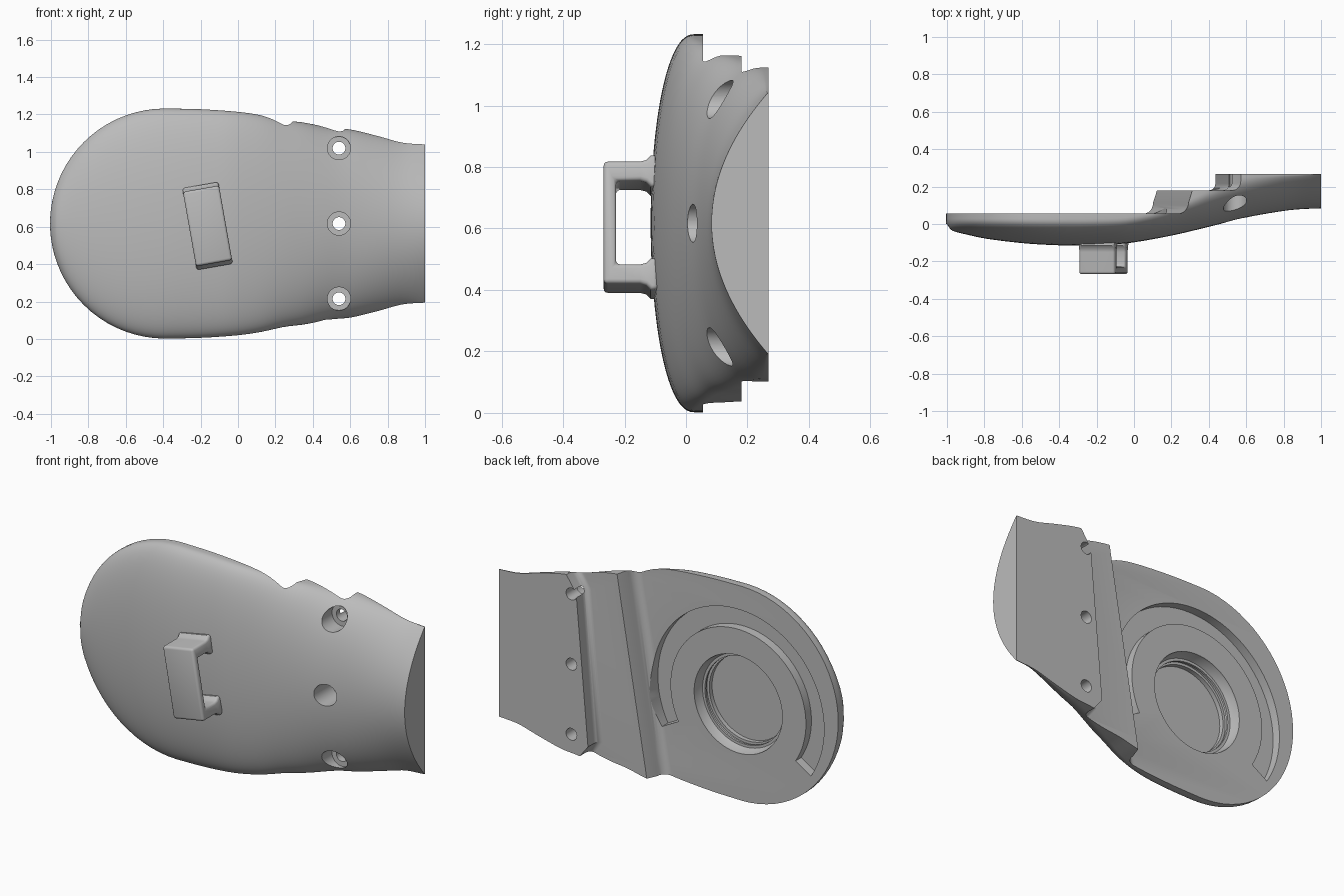
import bpy, bmesh, math
from math import sin, cos, pi, radians

if "Cube" in bpy.data.objects:
    bpy.data.objects.remove(bpy.data.objects["Cube"])

grey = bpy.data.materials.new("plain_grey")
grey.use_nodes = True
grey.diffuse_color = (0.5, 0.5, 0.5, 1)
grey.node_tree.nodes["Principled BSDF"].inputs["Base Color"].default_value = (0.5, 0.5, 0.5, 1)

MID_Z = 0.617
BACK = 0.268


def curve(table, x):
    """Smooth interpolation through (x, value) pairs."""
    n = len(table)
    i = max(k for k in range(n - 1) if k == 0 or table[k][0] <= x)

    def slope(k):
        a, b = table[max(k - 1, 0)], table[min(k + 1, n - 1)]
        return (b[1] - a[1]) / (b[0] - a[0])
    (x0, v0), (x1, v1) = table[i], table[i + 1]
    w = x1 - x0
    t = min(max((x - x0) / w, 0), 1)
    return (v0 * (1 + 2 * t) * (1 - t) ** 2 + slope(i) * w * t * (1 - t) ** 2
            + v1 * t * t * (3 - 2 * t) - slope(i + 1) * w * t * t * (1 - t))


def loft(name, rings):
    """Closed solid skinned through rings of equal point count."""
    bm = bmesh.new()
    rows = [[bm.verts.new(p) for p in r] for r in rings]
    n = len(rows[0])
    for a, b in zip(rows, rows[1:]):
        for k in range(n):
            bm.faces.new((a[k], a[(k + 1) % n], b[(k + 1) % n], b[k]))
    bm.faces.new(rows[0])
    bm.faces.new(rows[-1])
    bmesh.ops.recalc_face_normals(bm, faces=bm.faces)
    mesh = bpy.data.meshes.new(name)
    bm.to_mesh(mesh)
    bm.free()
    mesh.materials.append(grey)
    obj = bpy.data.objects.new(name, mesh)
    bpy.context.collection.objects.link(obj)
    return obj


def turned(name, x, z, profile, count=48):
    """Round solid about a y axis from (radius, y) pairs."""
    return loft(name, [[(x + r * cos(2 * pi * k / count), y, z + r * sin(2 * pi * k / count))
                        for k in range(count)] for r, y in profile])


def activate(obj):
    bpy.ops.object.select_all(action="DESELECT")
    obj.select_set(True)
    bpy.context.view_layer.objects.active = obj


def cut(obj, cutter):
    cutter.hide_render = True
    mod = obj.modifiers.new("cut", "BOOLEAN")
    mod.operation = "DIFFERENCE"
    mod.solver = "EXACT"
    mod.object = cutter
    activate(obj)
    bpy.ops.object.modifier_apply(modifier=mod.name)
    bpy.data.objects.remove(cutter)


# Shell: half height, front crown, rim depth and roundness along its length
HALF = [(-0.39, .615), (-.2, .611), (0, .597), (.12, .58), (.25, .552), (.35, .54),
        (.5, .512), (.6, .503), (.75, .467), (.88, .432), (1, .423)]
CROWN = [(-1, .0), (-.98, -.03), (-.95, -.043), (-.9, -.055), (-.8, -.077), (-.6, -.102),
         (-.45, -.112), (-.3, -.115), (-.1, -.108), (0, -.098), (.2, -.062), (.4, -.015),
         (.6, .035), (.8, .07), (.9, .08), (1, .083)]
RIM = [(-1, .03), (-.1, .03), (.1, .06), (.25, .11), (.5, .22), (.6, .25), (1, .265)]
ROUND = [(-1, 2.2), (0, 2.2), (.55, 2.0), (.8, 1.4), (1, 1.0)]


def section(x):
    half = math.sqrt(.615 ** 2 - (x + .39) ** 2) if x < -.39 else curve(HALF, x)
    crown, rim, power = curve(CROWN, x), curve(RIM, x), curve(ROUND, x)
    ring = []
    for k in range(49):
        s = sin(pi * (k / 48 - .5))
        ring.append((x, rim - (rim - crown) * max(0, 1 - s * s) ** (1 / power), MID_Z + half * s))
    return ring + [(x, BACK, MID_Z + half), (x, BACK, MID_Z - half)]


stations = [-.39 - .61499 * cos(radians(a)) for a in (1, 3, 6, 9, 12, 16, 20)]
stations += [-.39 - .615 * cos(radians(a)) for a in range(25, 90, 5)]
stations += [-.39 + 1.39 * k / 40 for k in range(41)]
shell = loft("shell", [section(x) for x in stations])

# Two filleted steps across the back, slanted over the height
steps = []
for z, first, second in ((-.2, .085, .56), (.1, .133, .49), (.17, .145, .435),
                         (1.03, .29, .51), (1.12, .305, .57), (1.4, .35, .7)):
    ring = [(-1.3, .055, z)]
    for a in range(0, 91, 15):
        ring.append((first - .07 + .05 * sin(radians(a)), .055 + .06 * (1 - cos(radians(a))), z))
    ring += [(first, .18, z)]
    for a in range(0, 91, 15):
        ring.append((second - .035 + .035 * sin(radians(a)), .18 + .035 * (1 - cos(radians(a))), z))
    steps.append(ring + [(second, .4, z), (-1.3, .4, z)])
cut(shell, loft("step_cutter", steps))

# Round stepped pocket and the curved groove around it
PX, PZ = -.37, .55
cut(shell, turned("pocket_cutter", PX, PZ, [
    (.243, -.055), (.243, -.03), (.258, -.03), (.258, -.012), (.25, -.012),
    (.25, .0), (.265, .0), (.28, .045), (.28, .1)], 72))
groove = []
for k in range(61):
    a = radians(-28 + 240 * k / 60)
    groove.append([(PX + r * cos(a), y, PZ + r * sin(a))
                   for r, y in ((.43, .005), (.545, .005), (.545, .1), (.43, .1))])
cut(shell, loft("groove_cutter", groove))

# Three counterbored screw holes
for z in (.215, MID_Z, 1.02):
    cut(shell, turned("hole_cutter", .54, z, [(.062, -.3), (.062, .17), (.034, .17), (.034, .4)]))
activate(shell)
bpy.ops.object.shade_smooth_by_angle(angle=radians(32))

# Tilted strap bracket on the front, flared where its legs meet the shell
half_profile = [(.222, -.09), (.222, -.115), (.207, -.13), (.202, -.15), (.202, -.268)]
inner = [(.138, -.228), (.138, -.15), (.133, -.13), (.118, -.115), (.118, -.09)]
outline = half_profile + [(-u, y) for u, y in reversed(half_profile)]
outline += [(-u, y) for u, y in reversed(inner)] + inner
tilt = radians(10)
bracket = loft("strap_bracket", [
    [(-.163 + w * cos(tilt) - u * sin(tilt), y, .604 + w * sin(tilt) + u * cos(tilt))
     for u, y in outline] for w in (-.098, .098)])
bevel = bracket.modifiers.new("soft_edges", "BEVEL")
bevel.width = .014
bevel.segments = 3
bevel.limit_method = "ANGLE"
bevel.angle_limit = radians(50)
activate(bracket)
bpy.ops.object.modifier_apply(modifier=bevel.name)
bpy.ops.object.shade_smooth_by_angle(angle=radians(40))
